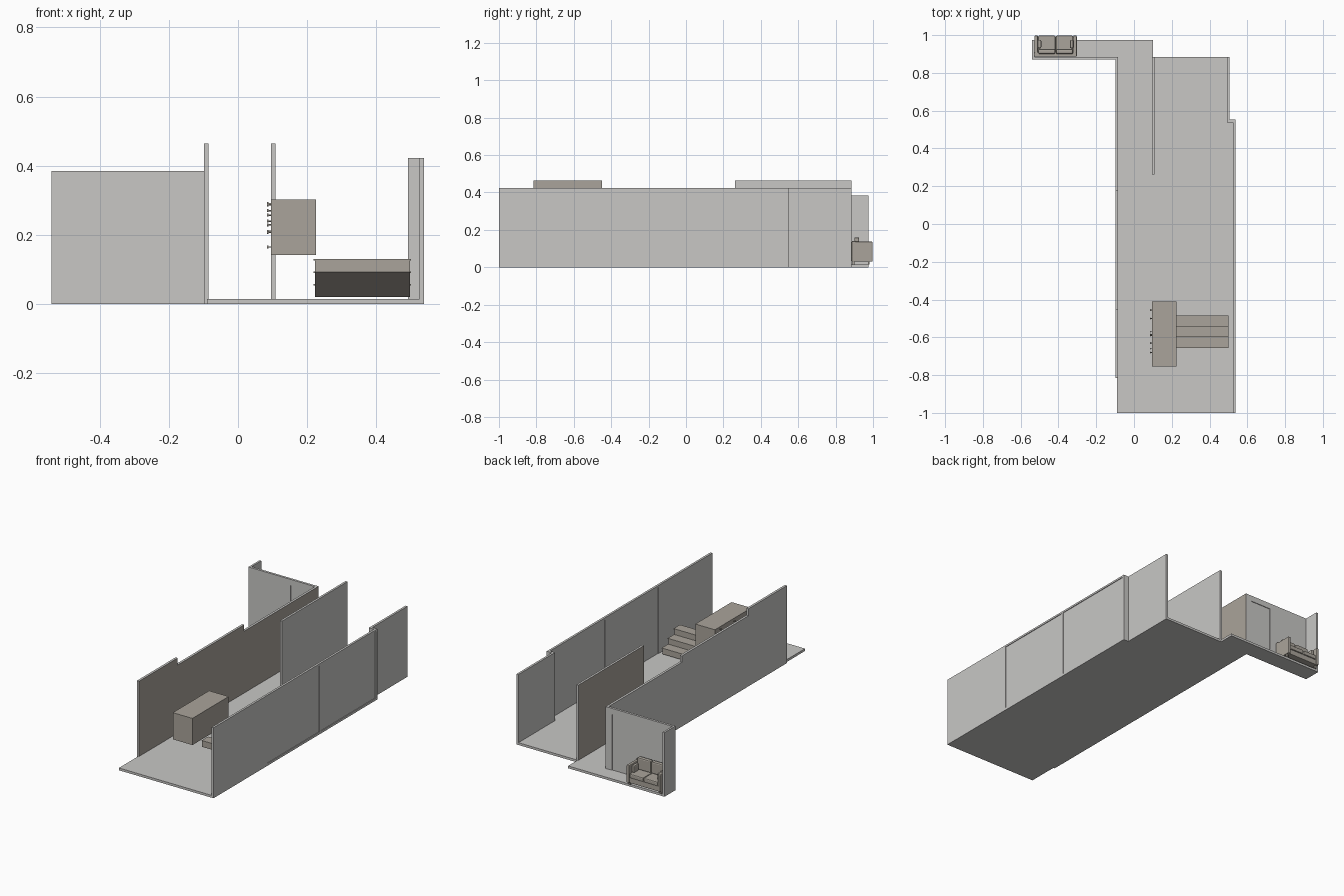
import bpy, bmesh, math
from mathutils import Matrix

if "Cube" in bpy.data.objects:
    bpy.data.objects.remove(bpy.data.objects["Cube"])


def material(name, rgb):
    m = bpy.data.materials.new(name)
    m.diffuse_color = (*rgb, 1)
    m.use_nodes = True
    m.node_tree.nodes["Principled BSDF"].inputs["Base Color"].default_value = m.diffuse_color
    return m


GRAY = material("pale gray", (0.58, 0.575, 0.56))
TAUPE = material("taupe", (0.40, 0.37, 0.325))


def finish(name, bm, mats, paint=None):
    """Turn a bmesh into an object; faces whose normal has x sign 'paint' get slot 1."""
    bmesh.ops.recalc_face_normals(bm, faces=bm.faces)
    bm.normal_update()
    if paint:
        for f in bm.faces:
            f.material_index = 1 if f.normal.x * paint > 0.9 else 0
    me = bpy.data.meshes.new(name)
    bm.to_mesh(me)
    bm.free()
    for m in mats:
        me.materials.append(m)
    ob = bpy.data.objects.new(name, me)
    bpy.context.collection.objects.link(ob)
    return ob


def box(name, x, y, z, mats=(GRAY,), paint=None, bevel=0):
    """Box given as (min, max) ranges per axis."""
    bm = bmesh.new()
    bmesh.ops.create_cube(bm, size=1)
    for v in bm.verts:
        v.co = [r[0] if c < 0 else r[1] for c, r in zip(v.co, (x, y, z))]
    ob = finish(name, bm, mats, paint)
    if bevel:
        mod = ob.modifiers.new("soft edges", 'BEVEL')
        mod.width, mod.segments = bevel, 2
    return ob


def prism(name, pts, vec, mat):
    """Extrude a closed 3D outline along a vector."""
    bm = bmesh.new()
    face = bm.faces.new([bm.verts.new(p) for p in pts])
    ext = bmesh.ops.extrude_face_region(bm, geom=[face])
    bmesh.ops.translate(bm, vec=vec, verts=[g for g in ext["geom"] if isinstance(g, bmesh.types.BMVert)])
    return finish(name, bm, (mat,))


T = (TAUPE,)
FLOOR = 0.014

# Floor slab: long hall plus the lobby wing
outline = [(-.09, -1), (.528, -1), (.528, .548), (.5, .548), (.5, .885), (.1, .885),
           (.1, .975), (-.54, .975), (-.54, .872), (-.09, .872)]
prism("floor", [(x, y, 0) for x, y in outline], (0, 0, FLOOR), GRAY)

# Left wall in three heights, taupe on the hall side
for i, (y0, y1, h) in enumerate([(-.815, -.45, .465), (-.45, .18, .423), (.18, .885, .385)]):
    box(f"left_wall_{i + 1}", (-.099, -.085), (y0, y1), (0, h), (GRAY, TAUPE), 1)

# Middle partition, taupe on the corridor side
box("middle_wall", (.095, .108), (.262, .885), (FLOOR, .465), (GRAY, TAUPE), -1)

# Right wall: solid front part, then two framed recessed panels
WX, WH = (.525, .538), .423
box("right_wall_front", WX, (-1, -.49), (0, WH))
for i, (y0, y1) in enumerate([(-.49, .005), (.017, .538)]):
    box(f"right_panel_{i + 1}", (WX[0] + .004, WX[1] - .004), (y0, y1), (FLOOR, WH - .011))
    box(f"panel_top_rail_{i + 1}", WX, (y0, y1), (WH - .011, WH))
    box(f"panel_sill_{i + 1}", WX, (y0, y1), (0, FLOOR))
box("panel_post", WX, (.005, .017), (0, WH))
box("right_wall_step", (.492, WX[1]), (.538, .552), (0, WH))
box("right_wall_back", (.492, .505), (.552, .885), (0, WH))

# Lobby wall with a recessed door, and the lobby end wall
LY, LH = (.870, .884), .385
box("lobby_wall_left", (-.54, -.26), LY, (0, LH))
box("lobby_wall_right", (-.127, -.099), LY, (0, LH))
box("lobby_wall_lintel", (-.26, -.127), LY, (.35, LH))
box("lobby_threshold", (-.26, -.127), LY, (0, FLOOR))
box("lobby_door", (-.26, -.127), (.874, .880), (FLOOR, .35))
box("lobby_end_wall", (-.54, -.528), (.884, .975), (0, LH))

# Raised cabinet with scattered knobs on its left face
box("cabinet", (.096, .226), (-.755, -.411), (.142, .302), T)
knobs = [(-.455, .29), (-.50, .27), (-.57, .257), (-.585, .229), (-.63, .207),
         (-.68, .165), (-.59, .287), (-.50, .21), (-.66, .24)]
for i, (y, z) in enumerate(knobs):
    bm = bmesh.new()
    for radius, length, cx in ((.002, .010, .091), (.0045, .004, .0865)):
        bmesh.ops.create_cone(bm, cap_ends=True, segments=12, radius1=radius, radius2=radius, depth=length,
                              matrix=Matrix.Translation((cx, y, z)) @ Matrix.Rotation(math.pi / 2, 4, 'Y'))
    finish(f"knob_{i + 1}", bm, T)

# Steps descending toward the back, with a sloped underside
Y0, RUN, RISE, Z0 = -.657, .0565, .0365, .02
profile = [(Y0, Z0 + 2 * RISE)]
for k in range(3):
    top = Z0 + (3 - k) * RISE
    profile += [(Y0 + k * RUN, top), (Y0 + (k + 1) * RUN, top)]
profile.append((Y0 + 3 * RUN, Z0))
prism("stairs", [(.222, y, z) for y, z in profile], (.275, 0, 0), TAUPE)
for k in range(3):
    top = Z0 + (3 - k) * RISE
    box(f"tread_{k + 1}", (.219, .5), (Y0 + k * RUN, Y0 + (k + 1) * RUN + .004), (top - .003, top + .001), T)

# Sofa in the lobby, facing the back
SX = (-.527, -.303)
CX = sum(SX) / 2
box("sofa_base", SX, (.886, .992), (.03, .062), T, bevel=.003)
box("sofa_back", SX, (.886, .908), (.06, .14), T, bevel=.004)
for s, side in ((-1, "left"), (1, "right")):
    def span(a, b):
        return tuple(sorted((CX + s * a, CX + s * b)))
    box(f"sofa_arm_{side}", span(.094, .112), (.886, .998), (.03, .137), T, bevel=.005)
    box(f"seat_cushion_{side}", span(.001, .093), (.908, .997), (.062, .088), T, bevel=.006)
    box(f"back_cushion_{side}", span(.002, .092), (.900, .926), (.088, .160), T, bevel=.007)
    box(f"side_pillow_{side}", span(.076, .094), (.930, .975), (.088, .130), T, bevel=.006)
    for y in (.890, .972):
        box(f"sofa_foot_{side}", span(.098, .108), (y, y + .01), (FLOOR, .03), T)
